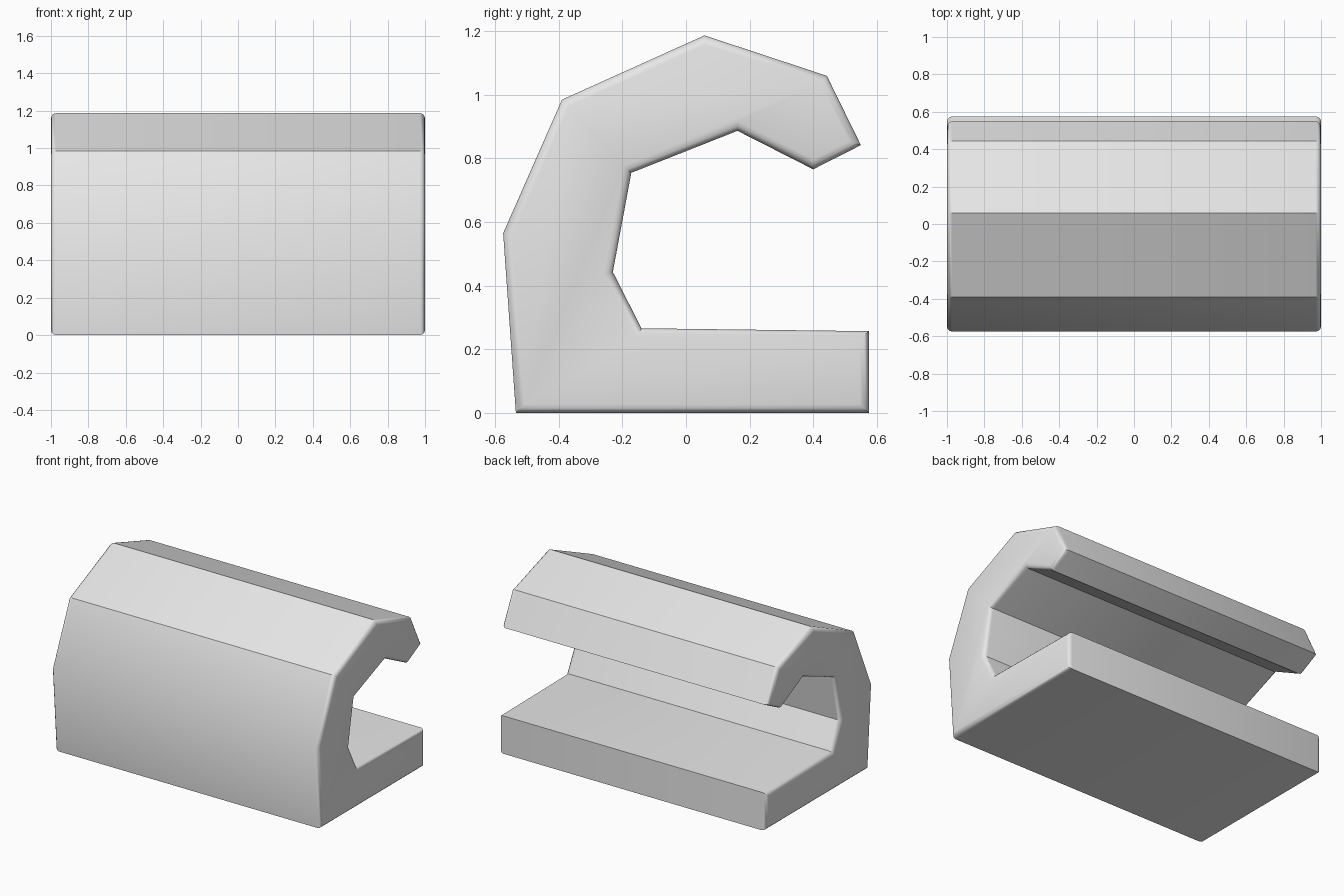
import bpy, bmesh, math

cube = bpy.data.objects.get("Cube")
if cube:
    bpy.data.objects.remove(cube, do_unlink=True)

# Plain grey material
grey = bpy.data.materials.new("light grey")
grey.use_nodes = True
colour = (0.8, 0.8, 0.8, 1)
grey.diffuse_color = colour
grey.node_tree.nodes["Principled BSDF"].inputs["Base Color"].default_value = colour

# Hook-shaped side profile (y, z), from the base around the inside and back over the top
PROFILE = [(-0.535, 0), (0.575, 0), (0.575, 0.257), (-0.14, 0.266), (-0.23, 0.443),
           (-0.172, 0.755), (0.162, 0.887), (0.4, 0.766), (0.55, 0.842),
           (0.443, 1.06), (0.058, 1.187), (-0.39, 0.985), (-0.575, 0.565)]
HALF_LENGTH = 1.0
RIM = 0.028

# Extrude the profile along x
bm = bmesh.new()
cap = bm.faces.new([bm.verts.new((-HALF_LENGTH, y, z)) for y, z in PROFILE])
extruded = bmesh.ops.extrude_face_region(bm, geom=[cap], use_keep_orig=True)["geom"]
moved = [g for g in extruded if isinstance(g, bmesh.types.BMVert)]
bmesh.ops.translate(bm, verts=moved, vec=(2 * HALF_LENGTH, 0, 0))
bmesh.ops.recalc_face_normals(bm, faces=bm.faces)

# Round the rims of both ends
rims = [e for e in bm.edges if abs(e.verts[0].co.x - e.verts[1].co.x) < 0.001]
bmesh.ops.bevel(bm, geom=rims, offset=RIM, offset_type='OFFSET', segments=3,
                profile=0.5, affect='EDGES', clamp_overlap=True)

mesh = bpy.data.meshes.new("hook_block")
bm.to_mesh(mesh)
bm.free()
mesh.materials.append(grey)
block = bpy.data.objects.new("hook_block", mesh)
bpy.context.collection.objects.link(block)

# Smooth the rounded rims and the shallow front fold, keep other folds sharp
bpy.ops.object.select_all(action='DESELECT')
block.select_set(True)
bpy.context.view_layer.objects.active = block
bpy.ops.object.shade_smooth_by_angle(angle=math.radians(34))
